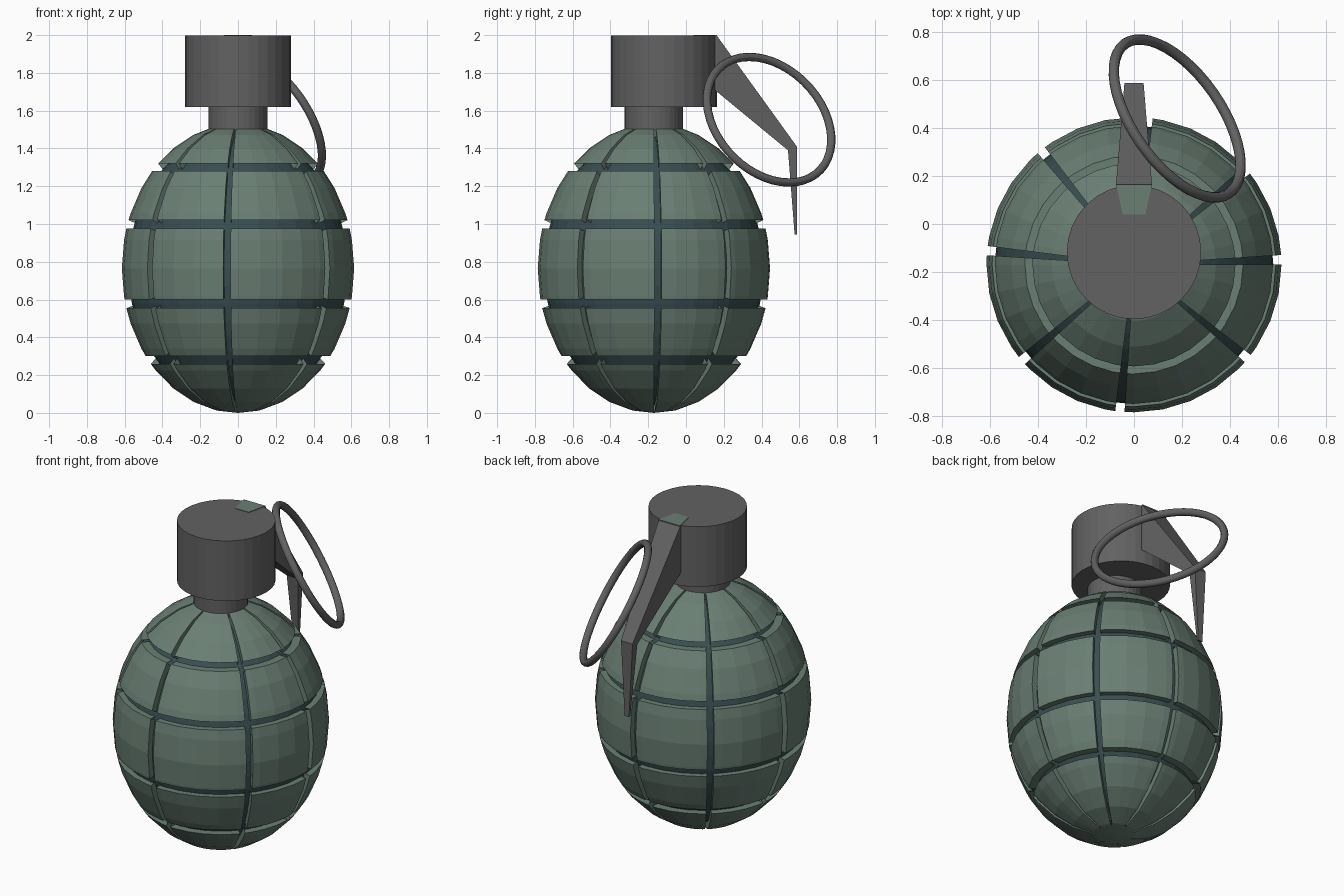
import bpy, bmesh, math
from math import radians, sin, cos, asin
from mathutils import Vector

if "Cube" in bpy.data.objects:
    bpy.data.objects.remove(bpy.data.objects["Cube"])

BODY_Y = -0.17            # body axis
HEAD_Y = -0.117           # fuse head axis
RADIUS, HALF = 0.615, 0.765
STEP = 11.25              # facet size in degrees


def material(name, rgb):
    m = bpy.data.materials.new(name)
    m.use_nodes = True
    m.diffuse_color = (*rgb, 1)
    m.node_tree.nodes["Principled BSDF"].inputs["Base Color"].default_value = (*rgb, 1)
    return m


green = material("panel green", (0.144, 0.212, 0.174))
dark = material("groove dark teal", (0.04, 0.076, 0.08))
grey = material("metal grey", (0.122, 0.122, 0.122))


def finish(bm, name, mat, recalc=True):
    if recalc:
        bmesh.ops.recalc_face_normals(bm, faces=bm.faces)
    me = bpy.data.meshes.new(name)
    bm.to_mesh(me)
    bm.free()
    me.materials.append(mat)
    ob = bpy.data.objects.new(name, me)
    bpy.context.collection.objects.link(ob)
    return ob


def on_egg(lon, lat, flat=1.0, tall=1.0):
    """Point on the egg; flat scales across, tall scales along the axis."""
    a, b = radians(lon), radians(lat)
    return Vector((RADIUS * flat * cos(b) * cos(a),
                   BODY_Y + RADIUS * flat * cos(b) * sin(a),
                   HALF + HALF * tall * sin(b)))


def breaks(a, b):
    """Facet lines between two angles, ends included."""
    first, last = math.floor(a / STEP) - 1, math.ceil(b / STEP) + 1
    inner = [k * STEP for k in range(first, last) if a + 1 < k * STEP < b - 1]
    return [a, *inner, b]


def add_panel(bm, lon0, lon1, lat0, lat1):
    lons, lats = breaks(lon0, lon1), breaks(lat0, lat1)

    def quad(pts):
        bm.faces.new([bm.verts.new(p) for p in pts])

    grid = [[bm.verts.new(on_egg(u, v)) for v in lats] for u in lons]
    for i in range(len(lons) - 1):
        for j in range(len(lats) - 1):
            bm.faces.new((grid[i][j], grid[i + 1][j], grid[i + 1][j + 1], grid[i][j + 1]))
    # level walls along the cross grooves
    for u0, u1 in zip(lons, lons[1:]):
        for v, a, b in ((lat0, u0, u1), (lat1, u1, u0)):
            quad((on_egg(b, v), on_egg(a, v), on_egg(a, v, 0.85), on_egg(b, v, 0.85)))
    # radial walls along the upright grooves
    for v0, v1 in zip(lats, lats[1:]):
        for u, a, b in ((lon1, v0, v1), (lon0, v1, v0)):
            quad((on_egg(u, b), on_egg(u, a),
                  on_egg(u, a, 0.92, 0.92), on_egg(u, b, 0.92, 0.92)))


# Raised body panels, eight around and five high
grooves = [2, 40, 84.5, 129, 174.5, 220.5, 264.5, 320.5]
bands = [(0.012, 0.26), (0.30, 0.555), (0.60, 0.975), (1.02, 1.28), (1.32, 1.51)]
bm = bmesh.new()
for k, lon in enumerate(grooves):
    nxt = grooves[k + 1] if k < 7 else grooves[0] + 360
    for low, high in bands:
        lat = [math.degrees(asin((z - HALF) / HALF)) for z in (low, high)]
        add_panel(bm, lon + 1.8, nxt - 1.8, *lat)
# closing cap under the body
rim_lat = math.degrees(asin((bands[0][0] - HALF) / HALF))
pole = bm.verts.new(on_egg(0, -90))
rim = [bm.verts.new(on_egg(k * STEP, rim_lat)) for k in range(32)]
for k in range(32):
    bm.faces.new((pole, rim[(k + 1) % 32], rim[k]))
finish(bm, "body_panels", green, recalc=False)

# Inner core seen in the grooves
bm = bmesh.new()
bmesh.ops.create_uvsphere(bm, u_segments=32, v_segments=24, radius=0.945)
for v in bm.verts:
    v.co = Vector((v.co.x * RADIUS, v.co.y * RADIUS + BODY_Y, v.co.z * HALF + HALF))
finish(bm, "groove_core", dark)


def cylinder(name, r, y, z0, z1):
    bm = bmesh.new()
    bmesh.ops.create_cone(bm, cap_ends=True, segments=32, radius1=r, radius2=r, depth=z1 - z0)
    bmesh.ops.translate(bm, verts=bm.verts, vec=(0, y, (z0 + z1) / 2))
    return finish(bm, name, grey)


cylinder("neck", 0.155, BODY_Y, 1.45, 1.64)
cylinder("fuse_head", 0.28, HEAD_Y, 1.62, 1.997)


def loft(name, sections, mat):
    """Skin four-cornered sections: outer y, z, inner y, z, half width."""
    bm = bmesh.new()
    rings = [[bm.verts.new(p) for p in ((-w, yo, zo), (w, yo, zo), (w, yi, zi), (-w, yi, zi))]
             for yo, zo, yi, zi, w in sections]
    for r0, r1 in zip(rings, rings[1:]):
        for k in range(4):
            n = (k + 1) % 4
            bm.faces.new((r0[k], r0[n], r1[n], r1[k]))
    bm.faces.new(rings[0])
    bm.faces.new(rings[-1])
    return finish(bm, name, mat)


# Safety lever and its plate on the head
loft("lever", [(0.12, 1.994, 0.12, 1.73, 0.065),
               (0.164, 1.996, 0.164, 1.70, 0.075),
               (0.587, 1.41, 0.54, 1.39, 0.04),
               (0.587, 0.945, 0.575, 0.945, 0.015)], grey)
loft("lever_plate", [(0.04, 2.0, 0.04, 1.994, 0.047),
                     (0.165, 2.0, 0.165, 1.994, 0.075)], green)

# Pull ring
normal = Vector((0.72, 0.50, 0.486))
bpy.ops.mesh.primitive_torus_add(
    major_segments=48, minor_segments=12, major_radius=0.38, minor_radius=0.022,
    location=(0.18, 0.44, 1.552),
    rotation=normal.to_track_quat("Z", "Y").to_euler())
ring = bpy.context.object
ring.name = "pull_ring"
ring.data.materials.append(grey)
bpy.ops.object.shade_smooth_by_angle()
